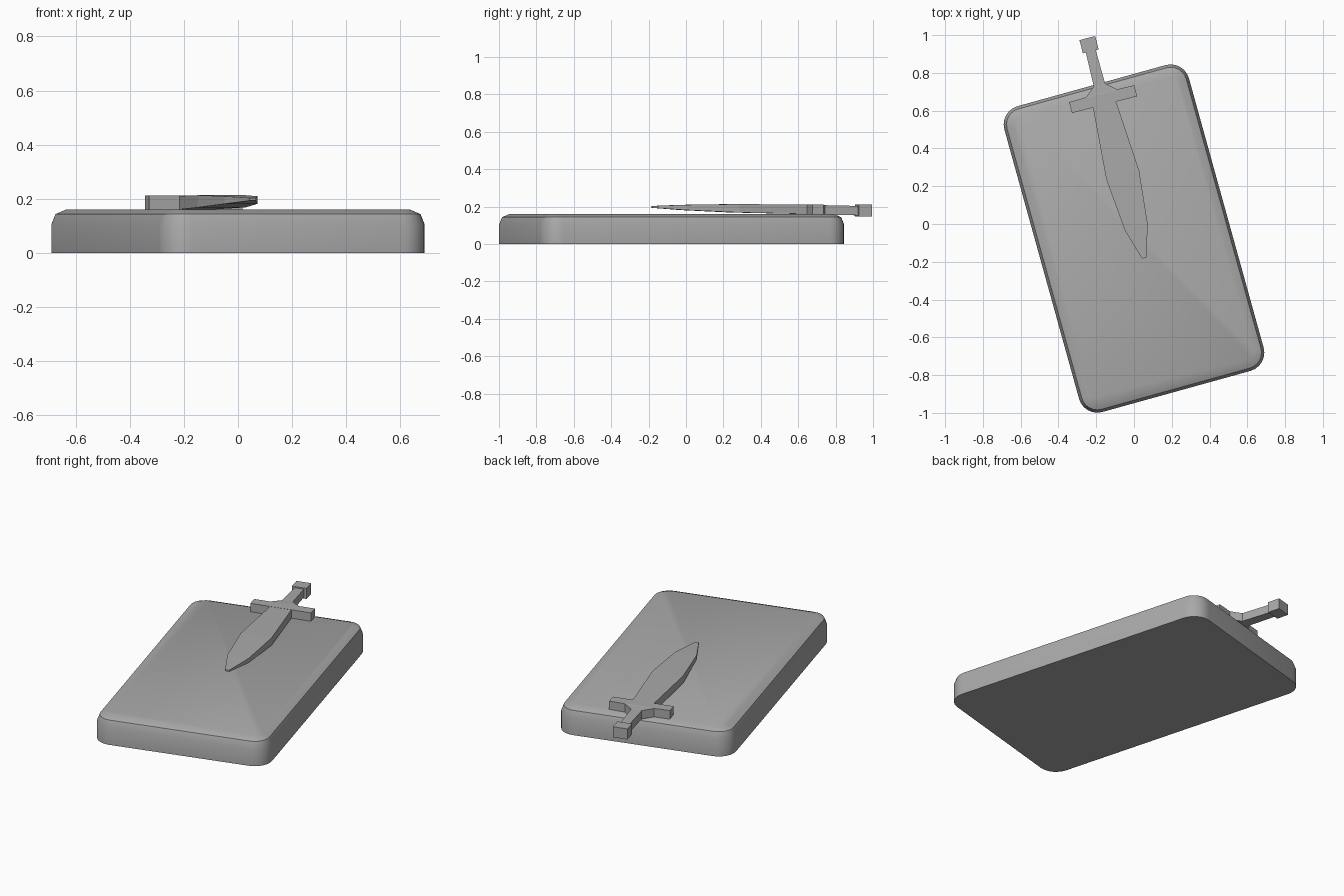
import bpy
import bmesh
from math import cos, sin, pi, radians
from mathutils import Matrix

cube = bpy.data.objects.get("Cube")
if cube:
    bpy.data.objects.remove(cube, do_unlink=True)

grey = bpy.data.materials.new("stone grey")
grey.use_nodes = True
colour = (0.4, 0.4, 0.4, 1)
grey.diffuse_color = colour
grey.node_tree.nodes["Principled BSDF"].inputs["Base Color"].default_value = colour


def loft(name, rings, matrix):
    """Join rings of equal length with quads and cap both ends."""
    bm = bmesh.new()
    loops = [[bm.verts.new(p) for p in ring] for ring in rings]
    n = len(loops[0])
    for a, b in zip(loops, loops[1:]):
        for i in range(n):
            j = (i + 1) % n
            bm.faces.new((a[i], a[j], b[j], b[i]))
    bm.faces.new(loops[0][::-1])
    bm.faces.new(loops[-1])
    bmesh.ops.recalc_face_normals(bm, faces=bm.faces)
    mesh = bpy.data.meshes.new(name)
    bm.to_mesh(mesh)
    bm.free()
    mesh.materials.append(grey)
    obj = bpy.data.objects.new(name, mesh)
    obj.matrix_world = matrix
    bpy.context.collection.objects.link(obj)
    return obj


def rounded_rect(inset, z, a=0.407, b=0.74, radius=0.1, steps=6):
    """Rounded rectangle whose corner centres lie at (+-a, +-b)."""
    ring = []
    for k, (sx, sy) in enumerate([(1, 1), (-1, 1), (-1, -1), (1, -1)]):
        for i in range(steps + 1):
            t = (k + i / steps) * pi / 2
            r = radius - inset
            ring.append((sx * a + r * cos(t), sy * b + r * sin(t), z))
    return ring


# Slab with softened upper rim
slab_place = Matrix.Translation((0, -0.077, 0)) @ Matrix.Rotation(radians(15.5), 4, "Z")
profile = [(0, 0), (0, 0.105), (0.015, 0.143), (0.055, 0.16)]
slab = loft("slab", [rounded_rect(d, z) for d, z in profile], slab_place)
bpy.ops.object.select_all(action="DESELECT")
slab.select_set(True)
bpy.context.view_layer.objects.active = slab
bpy.ops.object.shade_smooth_by_angle(angle=radians(40))

# Sword parts: stations of (position along sword, half width, bottom, top)
sword_place = Matrix.Translation((-0.155, 0.628, 0)) @ Matrix.Rotation(radians(14.5), 4, "Z")
parts = {
    "blade": [(-0.835, 0.012, 0.193, 0.203), (-0.665, 0.063, 0.181, 0.209),
              (-0.38, 0.09, 0.168, 0.213), (0.004, 0.063, 0.16, 0.21)],
    "guard": [(0.004, 0.178, 0.158, 0.211), (0.064, 0.178, 0.158, 0.211),
              (0.066, 0.085, 0.158, 0.21), (0.112, 0.031, 0.157, 0.207)],
    "grip": [(0.112, 0.031, 0.157, 0.207), (0.295, 0.027, 0.153, 0.203)],
    "pommel": [(0.295, 0.043, 0.146, 0.21), (0.368, 0.043, 0.146, 0.21)],
}
for name, stations in parts.items():
    rings = [[(-w, y, lo), (w, y, lo), (w, y, hi), (-w, y, hi)]
             for y, w, lo, hi in stations]
    loft(name, rings, sword_place)
